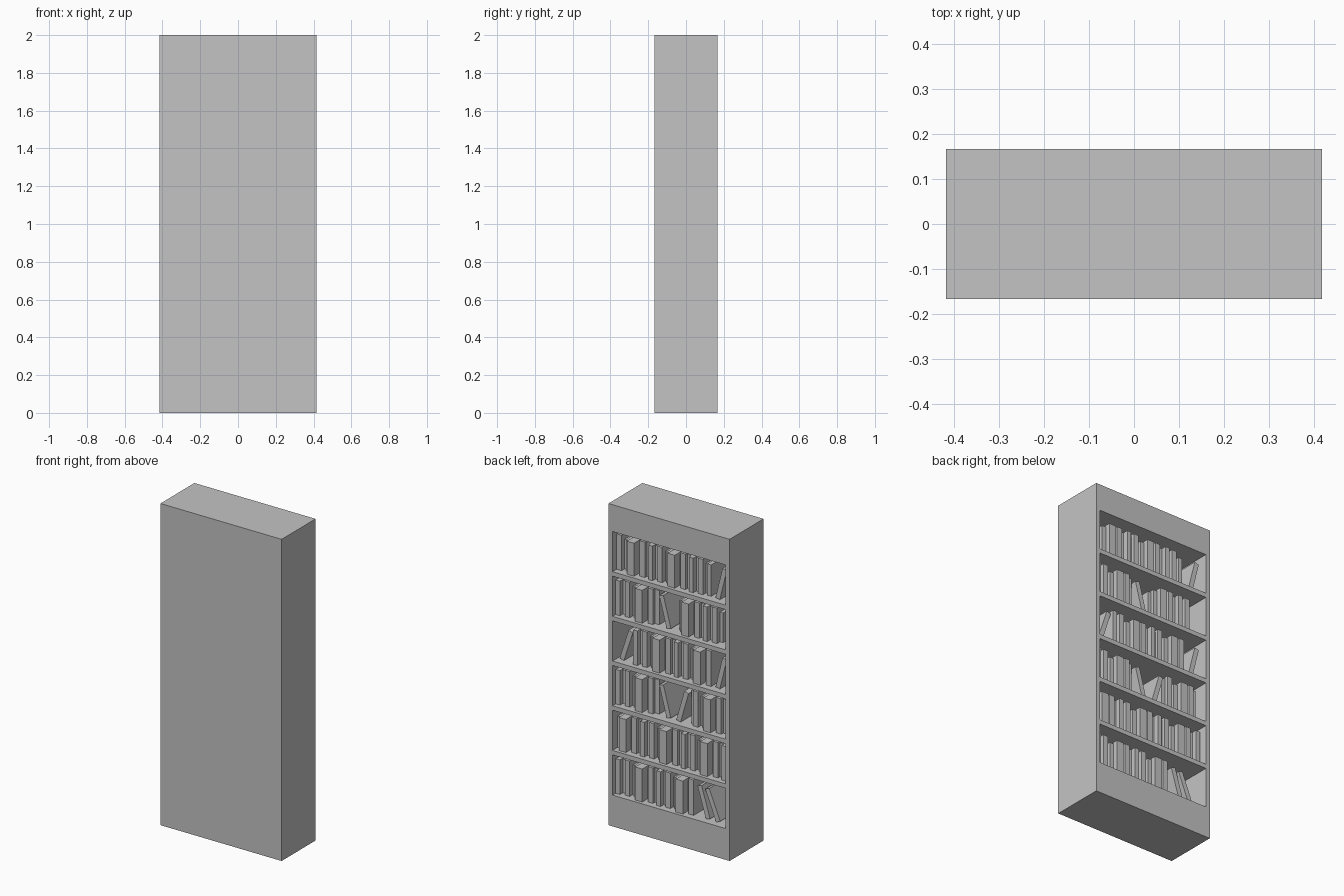
import bpy
import bmesh
import math
from mathutils import Matrix, Vector

old = bpy.data.objects.get("Cube")
if old:
    bpy.data.objects.remove(old, do_unlink=True)

grey = bpy.data.materials.new("plain_grey")
grey.use_nodes = True
grey.diffuse_color = (0.55, 0.55, 0.55, 1)
grey.node_tree.nodes["Principled BSDF"].inputs["Base Color"].default_value = (0.55, 0.55, 0.55, 1)

# Overall size; every board is one module thick
BOARD = 1 / 36
HX, HY, HEIGHT = 15 * BOARD, 6 * BOARD, 72 * BOARD
BASE, PITCH = 6 * BOARD, 10 * BOARD
INNER = HX - BOARD


def add_box(bm, low, high, matrix=Matrix()):
    low, high = Vector(low), Vector(high)
    size = Matrix.Diagonal((*(high - low), 1))
    bmesh.ops.create_cube(bm, size=1, matrix=matrix @ Matrix.Translation((low + high) / 2) @ size)


def finish(name, bm):
    mesh = bpy.data.meshes.new(name)
    bm.to_mesh(mesh)
    bm.free()
    mesh.materials.append(grey)
    obj = bpy.data.objects.new(name, mesh)
    bpy.context.collection.objects.link(obj)


def box(name, low, high):
    bm = bmesh.new()
    add_box(bm, low, high)
    finish(name, bm)


# Case: closed panel on -y, open on +y
box("closed_panel", (-HX, -HY, 0), (HX, BOARD - HY, HEIGHT))
box("left_side", (INNER, BOARD - HY, 0), (HX, HY, HEIGHT))
box("right_side", (-HX, BOARD - HY, 0), (-INNER, HY, HEIGHT))
box("plinth", (-INNER, BOARD - HY, 0), (INNER, HY, BASE + BOARD))
box("top_header", (-INNER, BOARD - HY, HEIGHT - BASE), (INNER, HY, HEIGHT))
for i in range(1, 6):
    z = BASE + i * PITCH
    box(f"shelf_{i}", (-INNER, BOARD - HY, z), (INNER, HY, z + BOARD))

# Repeating row of books: width, height, setback from the opening
PATTERN = [
    (0.030, 0.215, 0.03), (0.026, 0.210, 0.06), (0.034, 0.220, 0.04),
    (0.022, 0.185, 0.07), (0.028, 0.195, 0.05), (0.050, 0.205, 0.02),
    (0.024, 0.190, 0.07), (0.036, 0.220, 0.04), (0.030, 0.212, 0.06),
]
DEPTH = 0.2


def book_run(bm, z, start, end, shift):
    u, i = start, shift
    while True:
        width, height, back = PATTERN[i % len(PATTERN)]
        if u + width > end:
            break
        add_box(bm, (INNER - u - width, HY - back - DEPTH, z),
                (INNER - u - 0.001, HY - back, z + height))
        u += width
        i += 1


def leaning_book(bm, z, u, tilt):
    # Pivot on the lower corner that rests on the shelf
    width = 0.03 if tilt < 0 else -0.03
    turn = Matrix.Translation((INNER - u, 0, z)) @ Matrix.Rotation(math.radians(tilt), 4, 'Y')
    add_box(bm, (min(0, width), HY - 0.04 - DEPTH, 0), (max(0, width), HY - 0.04, 0.2), turn)


# Rows from the bottom up: upright runs (start, end, shift), leaning books (place, tilt)
ROWS = [
    ([(0, 0.56, 0)], [(0.615, 17), (0.685, 22)]),
    ([(0, 0.778, 4)], []),
    ([(0, 0.285, 0), (0.50, 0.775, 1)], [(0.345, 15), (0.44, -16)]),
    ([(0.12, 0.67, 0)], [(0.05, -18), (0.71, -14)]),
    ([(0, 0.285, 0), (0.41, 0.74, 3)], [(0.345, 15)]),
    ([(0, 0.68, 2)], [(0.71, -14)]),
]
for i, (runs, leans) in enumerate(ROWS):
    bm = bmesh.new()
    z = BASE + i * PITCH + BOARD
    for start, end, shift in runs:
        book_run(bm, z, start, end, shift)
    for u, tilt in leans:
        leaning_book(bm, z, u, tilt)
    finish(f"book_row_{i + 1}", bm)
